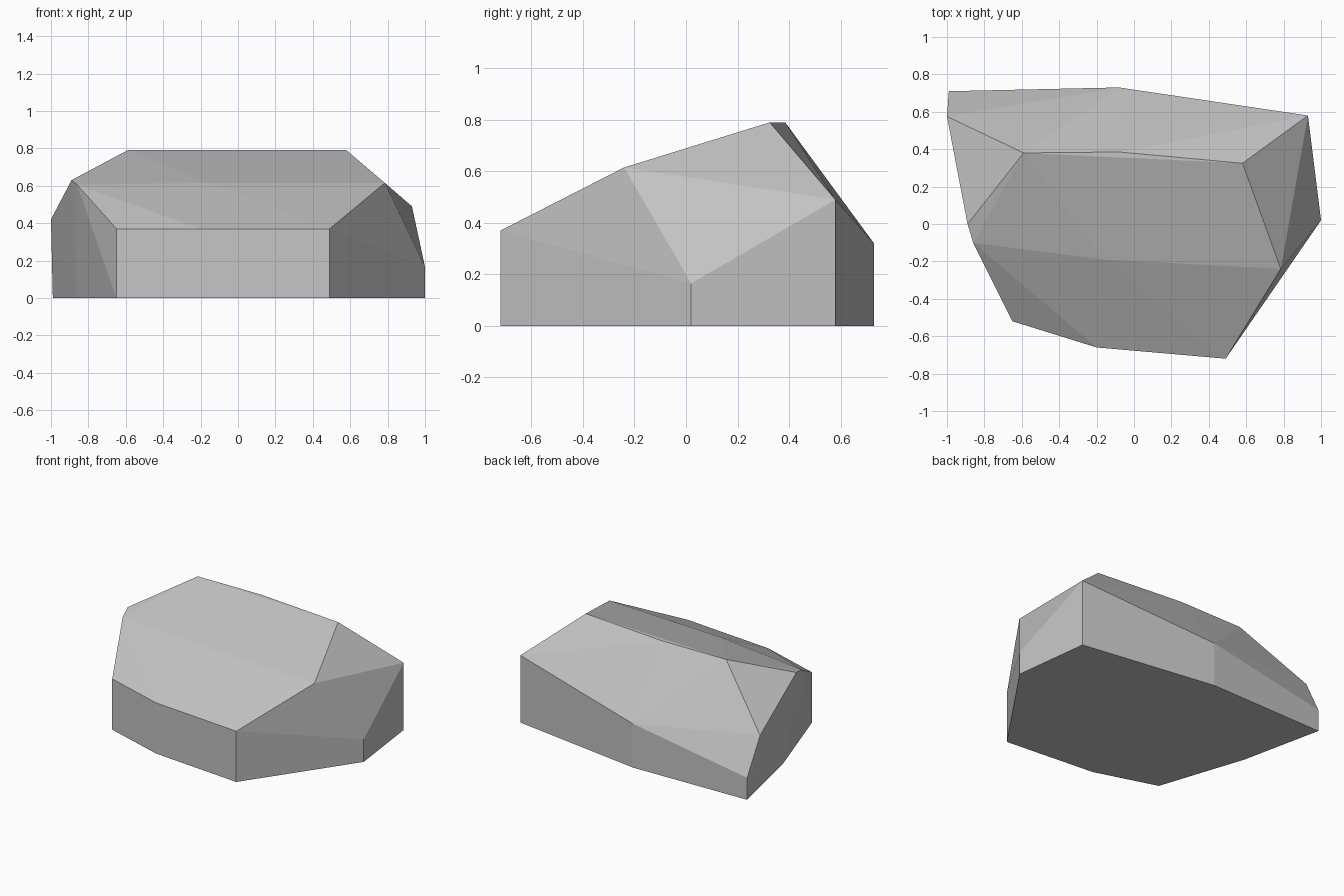
import bpy
import bmesh
import math

# Remove the default cube
default_cube = bpy.data.objects.get("Cube")
if default_cube:
    bpy.data.objects.remove(default_cube, do_unlink=True)


def make_material(name, colour):
    material = bpy.data.materials.new(name)
    material.use_nodes = True
    material.diffuse_color = colour
    shader = material.node_tree.nodes["Principled BSDF"]
    shader.inputs["Base Color"].default_value = colour
    shader.inputs["Roughness"].default_value = 0.9
    return material


def faceted_solid(name, points, material):
    """Wrap a closed faceted surface around the given corner points."""
    mesh = bpy.data.meshes.new(name)
    bm = bmesh.new()
    for point in points:
        bm.verts.new(point)
    bmesh.ops.convex_hull(bm, input=bm.verts[:])
    # Merge triangles lying in one plane, such as the flat underside
    bmesh.ops.dissolve_limit(bm, angle_limit=math.radians(0.5),
                             verts=bm.verts[:], edges=bm.edges[:])
    bmesh.ops.recalc_face_normals(bm, faces=bm.faces[:])
    for face in bm.faces:
        face.smooth = False
    bm.to_mesh(mesh)
    bm.free()
    mesh.materials.append(material)
    obj = bpy.data.objects.new(name, mesh)
    bpy.context.collection.objects.link(obj)
    return obj


# Upright wall corners: x, y and the height of the wall there
wall_corners = [
    (-0.65, -0.52, 0.37), (-0.2, -0.66, 0.37), (0.49, -0.72, 0.37),
    (1.0, 0.02, 0.165), (0.93, 0.58, 0.49), (-0.08, 0.73, 0.32),
    (-0.99, 0.71, 0.16), (-0.86, 0.11, 0.165),
]
foot = [(x, y, 0) for x, y, height in wall_corners]

# Shoulder ridge between the walls and the sloping top
shoulder = [
    (-1.0, 0.575, 0.42), (-0.89, 0, 0.63), (-0.86, -0.1, 0.605),
    (-0.16, -0.19, 0.615), (0.785, -0.24, 0.615),
]

# Level crest along the back
crest = [(x, y, 0.79) for x, y in
         [(-0.59, 0.38), (-0.08, 0.385), (0.58, 0.325)]]

stone_grey = make_material("stone grey", (0.55, 0.55, 0.55, 1))
faceted_solid("rock", foot + wall_corners + shoulder + crest, stone_grey)
